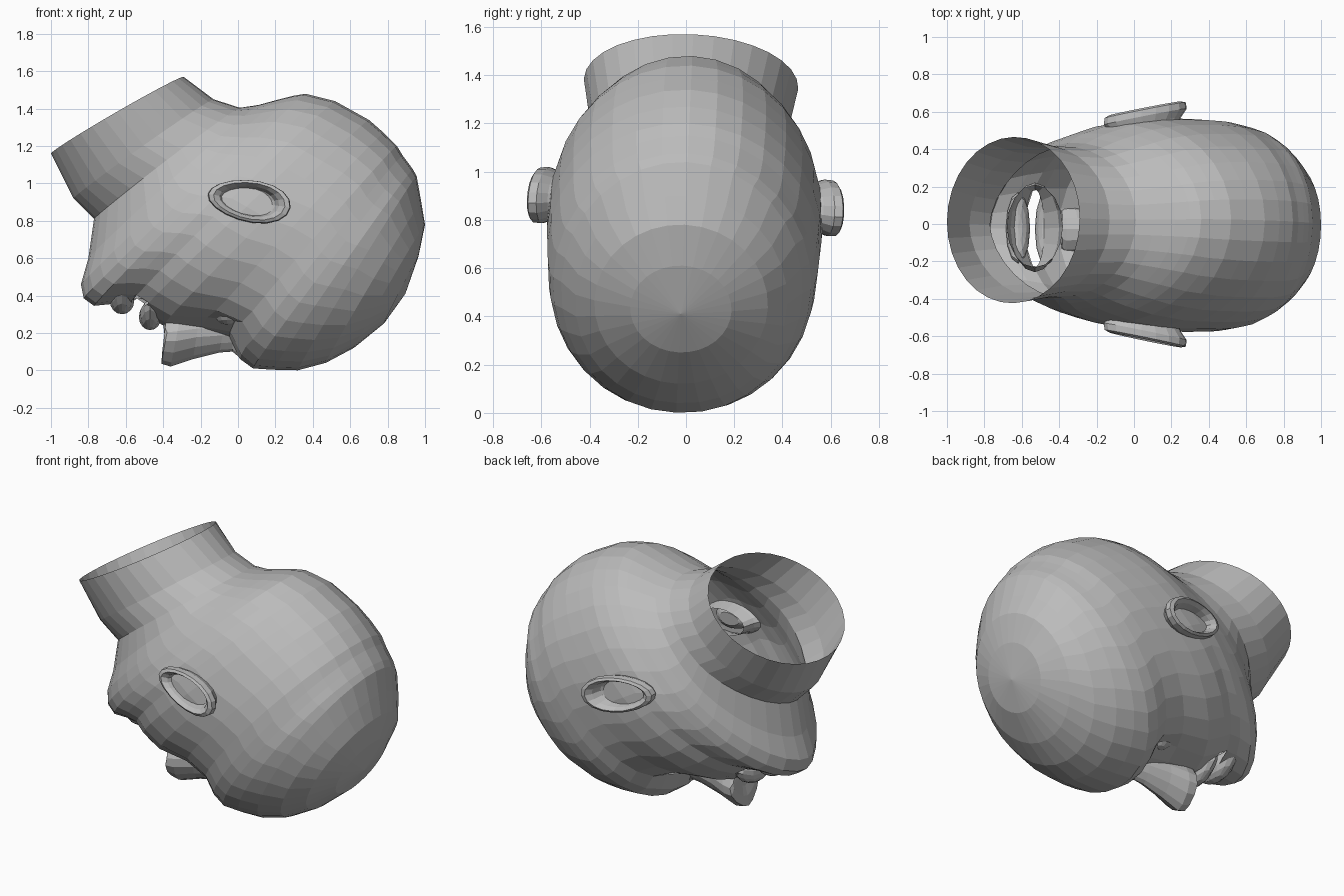
import bpy, bmesh
from math import sin, cos, pi, radians, exp
from mathutils import Matrix, Vector

cube = bpy.data.objects.get("Cube")
if cube:
    bpy.data.objects.remove(cube, do_unlink=True)

clay = bpy.data.materials.new("clay grey")
clay.use_nodes = True
GREY = (0.5, 0.5, 0.5, 1)
clay.diffuse_color = GREY
clay.node_tree.nodes["Principled BSDF"].inputs["Base Color"].default_value = GREY

# Slight sideways roll shared by all parts
PIVOT = Vector((0, 0, 0.9))
ROLL = Matrix.Translation(PIVOT) @ Matrix.Rotation(-0.045, 4, 'X') @ Matrix.Translation(-PIVOT)


def finish(bm, name):
    bmesh.ops.recalc_face_normals(bm, faces=bm.faces)
    bm.transform(ROLL)
    mesh = bpy.data.meshes.new(name)
    bm.to_mesh(mesh)
    bm.free()
    mesh.materials.append(clay)
    bpy.context.scene.collection.objects.link(bpy.data.objects.new(name, mesh))


def skin(bm, loops, tip=None):
    """Join successive point loops, optionally closing on a tip point."""
    rings = [[bm.verts.new(p) for p in loop] for loop in loops]
    n = len(rings[0])
    for a, b in zip(rings, rings[1:]):
        for i in range(n):
            j = (i + 1) % n
            bm.faces.new((a[i], a[j], b[j], b[i]))
    if tip is not None:
        t = bm.verts.new(tip)
        for i in range(n):
            bm.faces.new((rings[-1][i], rings[-1][(i + 1) % n], t))
    return rings


def section(fx, fz, bx, bz, w, power=2.0, n=32):
    """Oval spanning a face-side point and a back-side point, half width w."""
    front, back = Vector((fx, 0, fz)), Vector((bx, 0, bz))
    mid, half = (front + back) / 2, (front - back) / 2
    pts = []
    for i in range(n):
        a = 2 * pi * i / n
        c, s = cos(a), sin(a)
        e = 2 / power if c > 0 else 1
        u = abs(c) ** e * (1 if c > 0 else -1)
        v = abs(s) ** e * (1 if s > 0 else -1)
        pts.append(mid + half * u + Vector((0, w * v, 0)))
    return pts


# Head shell from the open neck to the crown
HEAD = [
    (-1.0, 1.16, -0.29, 1.57, 0.445), (-0.88, 0.92, -0.13, 1.45, 0.41, 1.85),
    (-0.77, 0.81, 0.01, 1.405, 0.405, 1.7), (-0.80, 0.60, 0.11, 1.42, 0.43, 1.7),
    (-0.84, 0.46, 0.22, 1.45, 0.46, 1.7), (-0.825, 0.385, 0.30, 1.47, 0.485, 1.75),
    (-0.77, 0.345, 0.36, 1.48, 0.505, 1.8), (-0.67, 0.355, 0.44, 1.46, 0.535, 1.85),
    (-0.585, 0.35, 0.52, 1.44, 0.55, 1.9), (-0.52, 0.31, 0.61, 1.39, 0.565),
    (-0.40, 0.24, 0.70, 1.34, 0.57), (-0.20, 0.21, 0.78, 1.27, 0.57),
    (-0.05, 0.15, 0.85, 1.20, 0.565, 2.1), (0.01, 0.06, 0.88, 1.15, 0.56, 2.1),
    (0.08, 0.01, 0.91, 1.11, 0.55, 2.1), (0.19, 0.003, 0.935, 1.075, 0.535, 2.1),
    (0.32, 0.0, 0.955, 1.04, 0.50, 2.1), (0.47, 0.04, 0.98, 0.90, 0.44, 2.1),
    (0.62, 0.12, 1.0, 0.78, 0.36), (0.78, 0.25, 0.965, 0.61, 0.21),
]
LOWER_LIP, UPPER_LIP = 8, 9
bm = bmesh.new()
rings = skin(bm, [section(*h) for h in HEAD], (0.895, 0, 0.41))
# Press in the eye sockets
for v in bm.verts:
    for side in (-1, 1):
        d = (v.co - Vector((-0.06, side * 0.2, 0.19))).length
        v.co.z += 0.08 * exp(-(d / 0.11) ** 2)
# Open the mouth slit
mouth = rings[LOWER_LIP] + rings[UPPER_LIP]
slit = [f for f in bm.faces if all(v in mouth for v in f.verts)
        and abs(f.calc_center_median().y) < 0.2 and f.calc_center_median().x < -0.3]
bmesh.ops.delete(bm, geom=slit, context='FACES')
finish(bm, "head_shell")

# Nose with a narrow ridge widening to the nostrils
NOSE = [(0.03, 0.05, 0.06, 0.25, 0.05), (-0.03, 0.10, -0.02, 0.3, 0.06),
        (-0.10, 0.095, -0.06, 0.3, 0.075), (-0.24, 0.06, -0.20, 0.32, 0.105),
        (-0.36, 0.02, -0.30, 0.32, 0.135), (-0.41, 0.035, -0.36, 0.3, 0.14),
        (-0.405, 0.10, -0.38, 0.3, 0.12), (-0.39, 0.16, -0.39, 0.3, 0.08)]
bm = bmesh.new()
skin(bm, [section(*r, power=1.5, n=14) for r in NOSE], (-0.40, 0, 0.25))
finish(bm, "nose")


def blob(name, centre, size, bend=0.0):
    """Faceted ellipsoid, curved back with distance from the middle."""
    bm = bmesh.new()
    bmesh.ops.create_uvsphere(bm, u_segments=12, v_segments=8, radius=1)
    for p in bm.verts:
        p.co = Vector(a * b for a, b in zip(p.co, size))
        p.co.z += bend * p.co.y ** 2
        p.co += Vector(centre)
    finish(bm, name)


# Lips and eyes
blob("upper_lip", (-0.47, 0, 0.285), (0.06, 0.2, 0.07), 1.7)
blob("lower_lip", (-0.62, 0, 0.37), (0.065, 0.19, 0.07), 1.7)
for side, word in ((-1, "right"), (1, "left")):
    blob(word + "_eye", (-0.06, side * 0.19, 0.31), (0.075, 0.085, 0.075))

# Mouth cavity, an open tube behind the lips
bm = bmesh.new()
cavity = []
for z, w, d in ((0.36, 0.21, 0.05), (0.46, 0.24, 0.13), (0.6, 0.22, 0.15)):
    cavity.append([Vector((-0.53 + d * cos(a), w * sin(a), z + 0.8 * (w * sin(a)) ** 2))
                   for a in (2 * pi * i / 16 for i in range(16))])
skin(bm, cavity)
finish(bm, "mouth_cavity")


def ear_point(side, s, out, a):
    """Point on the tilted ear oval, flaring outward toward its upper end."""
    x, z = 0.225 * s * cos(a), 0.112 * s * sin(a) * (1 + 0.12 * cos(a))
    tilt = radians(-10)
    px, pz = x * cos(tilt) - z * sin(tilt), x * sin(tilt) + z * cos(tilt)
    return Vector((0.06 + px, side * (0.575 + out + 0.2 * px), 0.88 + pz))


# Ears: rolled rim around a sunken bowl; (scale, outward offset)
EAR = [(0.72, -0.11), (0.86, -0.04), (1.0, 0.0), (0.98, 0.035), (0.86, 0.045),
       (0.72, 0.02), (0.62, -0.03), (0.35, -0.06)]
for side, word in ((-1, "right"), (1, "left")):
    bm = bmesh.new()
    skin(bm, [[ear_point(side, s, o, 2 * pi * i / 18) for i in range(18)] for s, o in EAR],
         ear_point(side, 0, -0.06, 0))
    finish(bm, word + "_ear")
